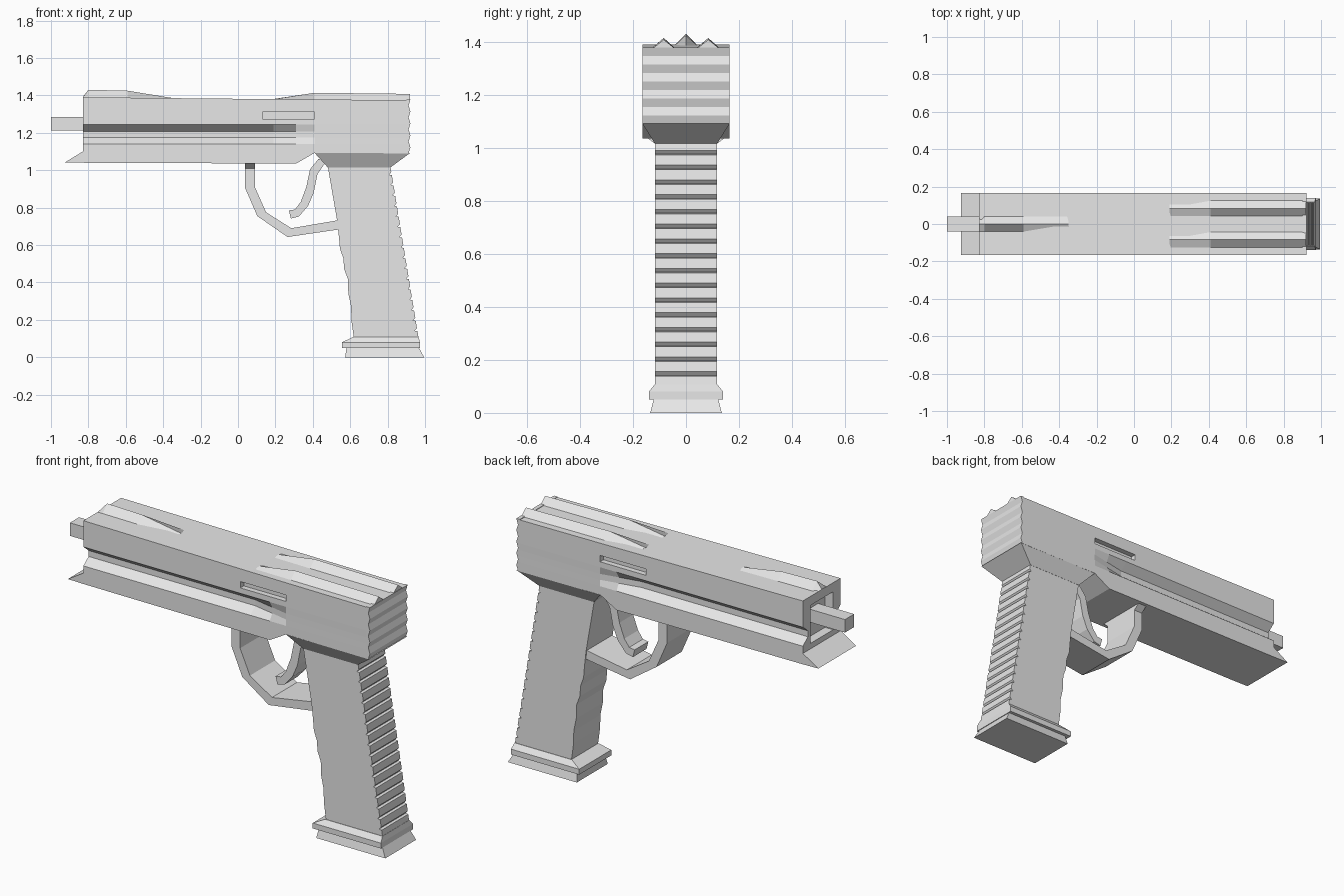
import bpy
import bmesh

cube = bpy.data.objects.get("Cube")
if cube:
    bpy.data.objects.remove(cube, do_unlink=True)

grey = bpy.data.materials.new("plain grey")
grey.use_nodes = True
grey.diffuse_color = (0.8, 0.8, 0.8, 1)
grey.node_tree.nodes["Principled BSDF"].inputs["Base Color"].default_value = (0.8, 0.8, 0.8, 1)


def loft(name, rings):
    """Skin a row of equal-sized closed rings and cap both ends."""
    bm = bmesh.new()
    rows = [[bm.verts.new(p) for p in ring] for ring in rings]
    n = len(rows[0])
    for a, b in zip(rows, rows[1:]):
        for i in range(n):
            j = (i + 1) % n
            bm.faces.new((a[i], a[j], b[j], b[i]))
    bm.faces.new(rows[0])
    bm.faces.new(rows[-1])
    bmesh.ops.recalc_face_normals(bm, faces=bm.faces)
    mesh = bpy.data.meshes.new(name)
    bm.to_mesh(mesh)
    bm.free()
    mesh.materials.append(grey)
    obj = bpy.data.objects.new(name, mesh)
    bpy.context.collection.objects.link(obj)
    return obj


def prism(name, outline, half):
    """Side outline (x, z) extruded evenly across y."""
    return loft(name, [[(x, y, z) for x, z in outline] for y in (-half, half)])


def stack(name, levels):
    """Rectangles (z, x front, x back, half width) joined upward."""
    return loft(name, [[(a, -w, z), (b, -w, z), (b, w, z), (a, w, z)]
                       for z, a, b, w in levels])


def box(name, x, y, z):
    return loft(name, [[(px, y[0], z[0]), (px, y[1], z[0]),
                        (px, y[1], z[1]), (px, y[0], z[1])] for px in x])


def ridge(name, centre, sections):
    """Peaked rib on the top; sections are (x, base z, peak z)."""
    return loft(name, [[(x, centre - 0.042, base), (x, centre, peak), (x, centre + 0.042, base)]
                       for x, base, peak in sections])


def carve(target, cutter):
    mod = target.modifiers.new("cut", 'BOOLEAN')
    mod.operation = 'DIFFERENCE'
    mod.solver = 'EXACT'
    mod.object = cutter
    cutter.hide_render = True
    bpy.context.view_layer.objects.active = target
    bpy.ops.object.modifier_apply(modifier=mod.name)
    bpy.data.objects.remove(cutter, do_unlink=True)


# Upper body with a side channel fading out toward the back
W = 0.165


def body_ring(x, top, bottom, channel):
    half = [(W, top), (W, 1.245), (channel, 1.208), (channel, 1.175), (W, 1.14), (W, bottom)]
    return [(x, y, z) for y, z in half] + [(x, -y, z) for y, z in reversed(half)]


body = loft("upper_body", [
    body_ring(-0.83, 1.39, 1.04, 0.12),
    body_ring(0.19, 1.38, 1.036, 0.12),
    body_ring(0.31, 1.379, 1.035, 0.144),
    body_ring(0.41, 1.378, 1.093, 0.1645),
    body_ring(0.905, 1.375, 1.09, 0.1645),
])

# Side slots and front recess
for side in (-1, 1):
    ys = sorted((side * 0.135, side * 0.2))
    carve(body, box("slot_cutter", (0.13, 0.41), ys, (1.275, 1.31)))
carve(body, box("recess_cutter", (-0.9, -0.78), (-0.1, 0.1), (1.13, 1.34)))

# Serrated back plate
teeth = [(0.922 if i % 2 == 0 else 0.912, 1.378 - 0.032 * i) for i in range(10)]
prism("back_plate", [(0.9, 1.378)] + teeth + [(0.9, 1.09)], W)

# Barrel and lower front lip
box("barrel", (-1, -0.77), (-0.04, 0.04), (1.213, 1.285))
prism("front_lip", [(-0.83, 1.1), (-0.925, 1.042), (-0.83, 1.04)], W)

# Top ribs
ridge("front_rib", 0, [(-0.83, 1.389, 1.392), (-0.8, 1.388, 1.43),
                       (-0.59, 1.386, 1.425), (-0.35, 1.384, 1.386)])
for side, label in ((1, "left"), (-1, "right")):
    ridge(label + "_rear_rib", side * 0.084,
          [(0.19, 1.379, 1.381), (0.41, 1.377, 1.414), (0.92, 1.374, 1.408)])

# Tapered collar between body and grip
stack("collar", [(1.015, 0.48, 0.815, 0.117), (1.092, 0.41, 0.92, W)])

# Grip with wavy front and ribbed back
front = [(0.48, 1.02), (0.53, 0.73), (0.54, 0.64), (0.545, 0.58), (0.563, 0.53),
         (0.568, 0.47), (0.587, 0.42), (0.59, 0.34), (0.605, 0.27), (0.606, 0.2), (0.62, 0.1)]
ribs = []
count = 16
for i in range(count):
    for t, depth in ((0.0, 0), (0.7, 0), (0.75, 0.014)):
        f = (i + t) / count
        ribs.append((0.966 - 0.146 * f - depth, 0.1 + 0.89 * f))
prism("grip", front + ribs + [(0.82, 0.99), (0.815, 1.02)], 0.116)

# Magazine base
stack("magazine_base", [(0, 0.573, 0.995, 0.135), (0.05, 0.58, 0.968, 0.122),
                        (0.05, 0.555, 0.972, 0.14), (0.08, 0.555, 0.972, 0.14),
                        (0.108, 0.615, 0.966, 0.118)])

# Trigger guard and its flared mount
prism("trigger_guard", [(0.038, 1.02), (0.038, 0.905), (0.103, 0.755), (0.265, 0.643),
                        (0.55, 0.685), (0.55, 0.735), (0.285, 0.69), (0.15, 0.775),
                        (0.09, 0.91), (0.09, 1.02)], 0.11)
stack("guard_mount", [(1.01, 0.038, 0.09, 0.11), (1.04, 0.038, 0.09, 0.15)])

# Trigger
prism("trigger", [(0.43, 1.06), (0.385, 1.005), (0.365, 0.91), (0.335, 0.83), (0.305, 0.79),
                  (0.272, 0.785), (0.283, 0.742), (0.325, 0.752), (0.375, 0.81),
                  (0.405, 0.88), (0.425, 0.98), (0.46, 1.03), (0.49, 1.06)], 0.06)
